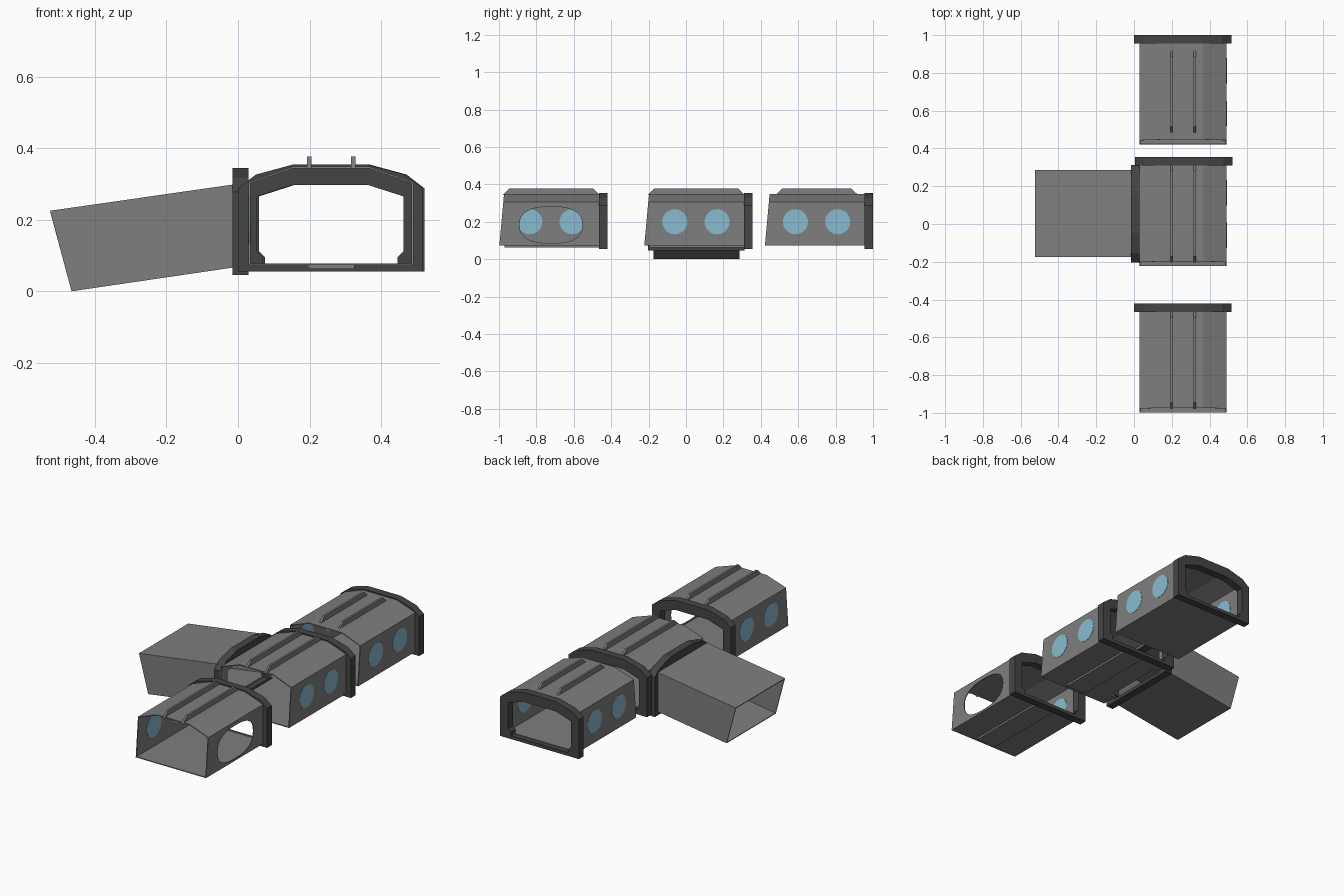
import bpy, bmesh, math
from mathutils import Matrix, Vector

if "Cube" in bpy.data.objects:
    bpy.data.objects.remove(bpy.data.objects["Cube"])


def material(name, rgb):
    m = bpy.data.materials.new(name)
    m.diffuse_color = (*rgb, 1)
    m.use_nodes = True
    m.node_tree.nodes["Principled BSDF"].inputs["Base Color"].default_value = m.diffuse_color
    return m


SHELL = material("shell grey", (0.21, 0.21, 0.21))
FRAME = material("frame dark grey", (0.06, 0.06, 0.06))
GLASS = material("window blue", (0.25, 0.50, 0.63))
CX = 0.26  # centre line of the corridor modules


def finish(name, bm, mat):
    bmesh.ops.recalc_face_normals(bm, faces=bm.faces)
    me = bpy.data.meshes.new(name)
    bm.to_mesh(me)
    bm.free()
    ob = bpy.data.objects.new(name, me)
    bpy.context.collection.objects.link(ob)
    if mat:
        me.materials.append(mat)
    return ob


def bridge(bm, a, b):
    n = len(a)
    for i in range(n):
        bm.faces.new((a[i], a[(i + 1) % n], b[(i + 1) % n], b[i]))


def solid(name, ring_a, ring_b, mat):
    """Closed prism between two matching outlines."""
    bm = bmesh.new()
    a = [bm.verts.new(p) for p in ring_a]
    b = [bm.verts.new(p) for p in ring_b]
    bridge(bm, a, b)
    bm.faces.new(a)
    bm.faces.new(b)
    return finish(name, bm, mat)


def tube(name, outer_a, outer_b, inner_a, inner_b, mat):
    """Hollow prism with open ends."""
    bm = bmesh.new()
    oa, ob, ia, ib = [[bm.verts.new(p) for p in r]
                      for r in (outer_a, outer_b, inner_a, inner_b)]
    bridge(bm, oa, ob)
    bridge(bm, ia, ib)
    bridge(bm, oa, ia)
    bridge(bm, ob, ib)
    return finish(name, bm, mat)


def mirrored(half):
    """Close a right-hand half outline by mirroring it in x."""
    return half + [(-x, z) for x, z in reversed(half)]


def cut(ob, cutter):
    mod = ob.modifiers.new("opening", "BOOLEAN")
    mod.operation = "DIFFERENCE"
    mod.solver = "EXACT"
    mod.object = cutter
    cutter.hide_render = True
    bpy.context.view_layer.objects.active = ob
    bpy.ops.object.modifier_apply(modifier=mod.name)
    bpy.data.objects.remove(cutter)


# End frame outlines
F_OUT = mirrored([(.2575, .055), (.2575, .09), (.2575, .288), (.208, .326), (.105, .354)])
F_IN = mirrored([(.188, .075), (.188, .095), (.205, .112), (.205, .265), (.105, .297)])


def end_frame(name, matrix):
    rings = [[matrix @ Vector((x, y, z)) for x, z in o]
             for o in (F_OUT, F_IN) for y in (-.045, 0)]
    return tube(name, rings[0], rings[1], rings[2], rings[3], FRAME)


# Shell outlines
S_OUT = mirrored([(.23, .073), (.23, .305), (.108, .348)])
S_IN = mirrored([(.225, .078), (.225, .302), (.107, .343)])


def module(label, end, fin, sides, dx=0.0, plate=True):
    """Corridor module whose end frame finishes at y = end."""
    def start(z):  # raked open end
        return end - .578 + (z - .073) / .275 * .025
    r = [[(CX + x, start(z), z) for x, z in S_OUT], [(CX + x, end - .03, z) for x, z in S_OUT],
         [(CX + x, start(z), z) for x, z in S_IN], [(CX + x, end - .03, z) for x, z in S_IN]]
    shell = tube(label + "_shell", *r, SHELL)
    end_frame(label + "_end_frame", Matrix.Translation((CX + dx - .002, end, 0)))
    # Roof ribs with tapered ends
    a, b = fin
    rib = [(a, .343), (a + .035, .377), (b - .035, .377), (b, .343)]
    for i, x in enumerate((.199, .322)):
        solid(f"{label}_roof_rib_{i + 1}", [(x - .006, y, z) for y, z in rib],
              [(x + .006, y, z) for y, z in rib], SHELL)
    # Shallow keel plate
    if plate:
        k = [(.195, .062), (.325, .062), (.325, .074), (.195, .074)]
        solid(label + "_keel_plate", [(x, end - .55, z) for x, z in k],
              [(x, end - .02, z) for x, z in k], SHELL)
    # Round windows, slightly thicker than the wall so both sides show
    for s in sides:
        for i, dy in enumerate((-.415, -.189)):
            xc = CX + s * .2275
            c = [(end + dy + .067 * math.cos(t * math.pi / 16),
                  .2 + .067 * math.sin(t * math.pi / 16)) for t in range(32)]
            solid(f"{label}_window_{'right' if s > 0 else 'left'}_{i + 1}",
                  [(xc - .004, y, z) for y, z in c], [(xc + .004, y, z) for y, z in c], GLASS)
    return shell


front = module("front_module", -.42, (-.98, -.46), (-1,))
middle = module("middle_module", .355, (-.205, .315), (1,), dx=.005)
module("rear_module", 1.0, (.48, .92), (-1, 1), plate=False)

# Rounded doorway in the right wall of the front module
door = []
for t in range(32):
    c, s = math.cos(t * math.pi / 16), math.sin(t * math.pi / 16)
    door.append((-.722 + .168 * math.copysign(abs(c) ** .8, c),
                 .183 + .098 * math.copysign(abs(s) ** .8, s)))
cut(front, solid("door_cutter", [(.46, y, z) for y, z in door],
                 [(.52, y, z) for y, z in door], None))

# Side opening of the middle module, with its own frame facing left
GY = .055
hole = [(GY + x, z - .008) for x, z in F_IN]
cut(middle, solid("side_cutter", [(0, y, z) for y, z in hole],
                  [(.06, y, z) for y, z in hole], None))
end_frame("gangway_frame", Matrix.Translation((-.015, GY, -.01)) @ Matrix.Rotation(math.pi / 2, 4, "Z"))


# Sloping gangway box, open at both ends
def box_ring(xb, zb, xt, zt, w):
    return [(xb, GY - w, zb), (xb, GY + w, zb), (xt, GY + w, zt), (xt, GY - w, zt)]


tube("gangway", box_ring(-.465, 0, -.525, .225, .23), box_ring(-.002, .068, -.002, .3, .23),
     box_ring(-.466, .005, -.524, .22, .225), box_ring(-.002, .073, -.002, .295, .225), SHELL)
